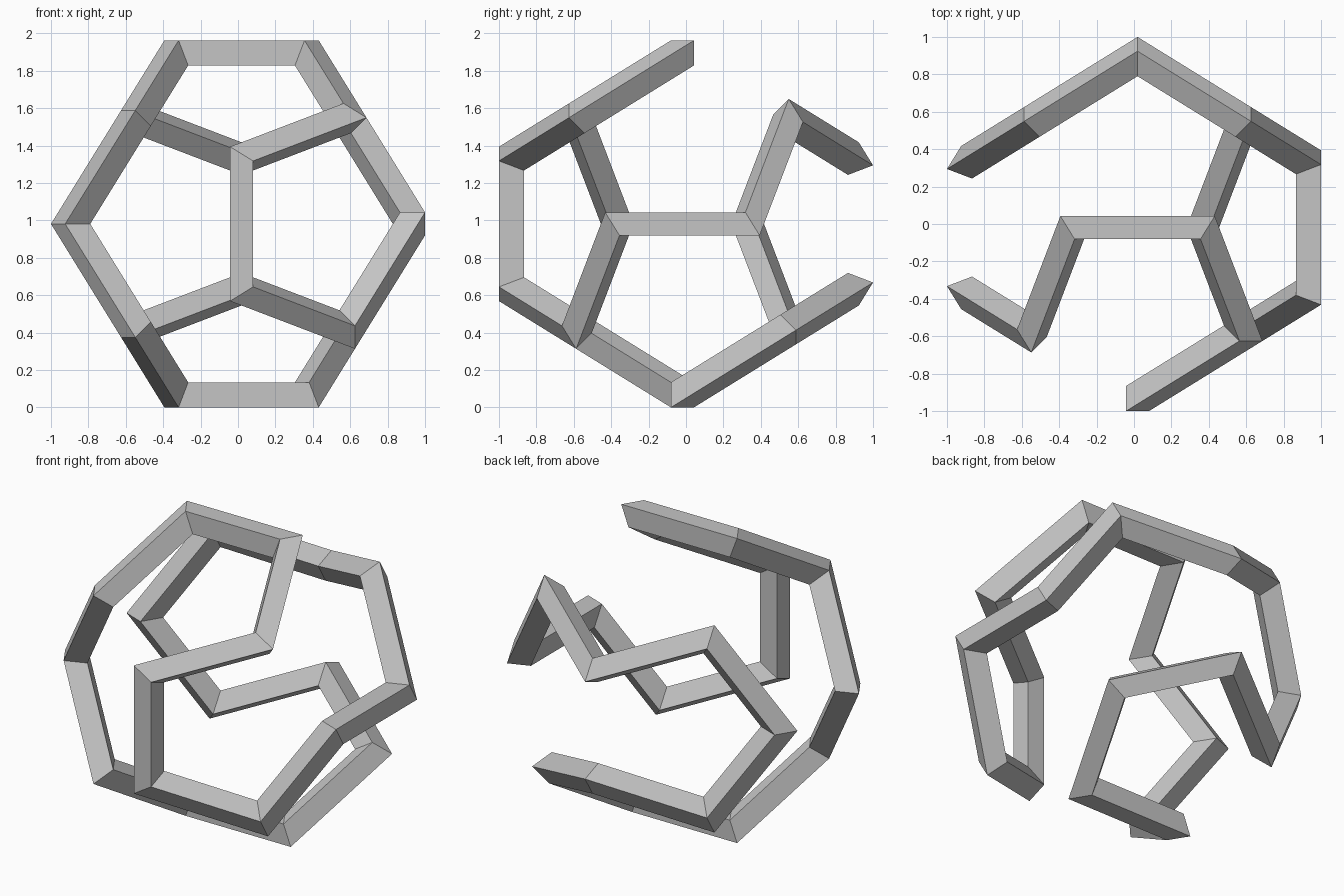
import bpy
import bmesh
from mathutils import Vector

old = bpy.data.objects.get("Cube")
if old:
    bpy.data.objects.remove(old, do_unlink=True)

PHI = (1 + 5 ** 0.5) / 2
OUTER, DEPTH, HALF_WIDTH = 0.981, 0.134, 0.0615   # beam face distance and section
CENTRE = Vector((0.019, -0.019, OUTER))

# One closed walk through every dodecahedron corner, each written as its x, y, z signs
WALK = ("--0 --+ -0+ +0+ +-+ 0-+ 0-- +-- +-0 ++0 "
        "+++ 0++ -++ -+0 -+- 0+- ++- +0- -0- ---").split()


def corner(signs):
    v = Vector([{"-": -1, "0": 0, "+": 1}[s] for s in signs])
    if "0" in signs:
        i = signs.index("0")
        v[(i + 1) % 3] *= PHI
        v[(i + 2) % 3] /= PHI
    return v / PHI


def mitre_section(before, here, after):
    """Four points of the beam section where two beams meet on the mitre plane."""
    d_in = (here - before).normalized()
    d = (after - here).normalized()
    side = d.cross((here + after).normalized())
    plane = d_in + d
    points = []
    for radius, offset in ((OUTER, -1), (OUTER, 1), (OUTER - DEPTH, 1), (OUTER - DEPTH, -1)):
        p = here * radius + side * HALF_WIDTH * offset
        points.append(p - d * (p.dot(plane) / d.dot(plane)) + CENTRE)
    return points


# Square beams joined in one continuous loop
corners = [corner(s) for s in WALK]
count = len(corners)
bm = bmesh.new()
rings = []
for i in range(count):
    section = mitre_section(corners[i - 1], corners[i], corners[(i + 1) % count])
    rings.append([bm.verts.new(p) for p in section])
for i, ring in enumerate(rings):
    following = rings[(i + 1) % count]
    for k in range(4):
        j = (k + 1) % 4
        bm.faces.new((ring[k], ring[j], following[j], following[k]))
bmesh.ops.recalc_face_normals(bm, faces=bm.faces)

mesh = bpy.data.meshes.new("beam_loop")
bm.to_mesh(mesh)
bm.free()

# Plain grey
grey = bpy.data.materials.new("light_grey")
grey.use_nodes = True
colour = (0.56, 0.56, 0.56, 1)
grey.diffuse_color = colour
grey.node_tree.nodes["Principled BSDF"].inputs["Base Color"].default_value = colour
mesh.materials.append(grey)

beam_loop = bpy.data.objects.new("beam_loop", mesh)
bpy.context.collection.objects.link(beam_loop)
